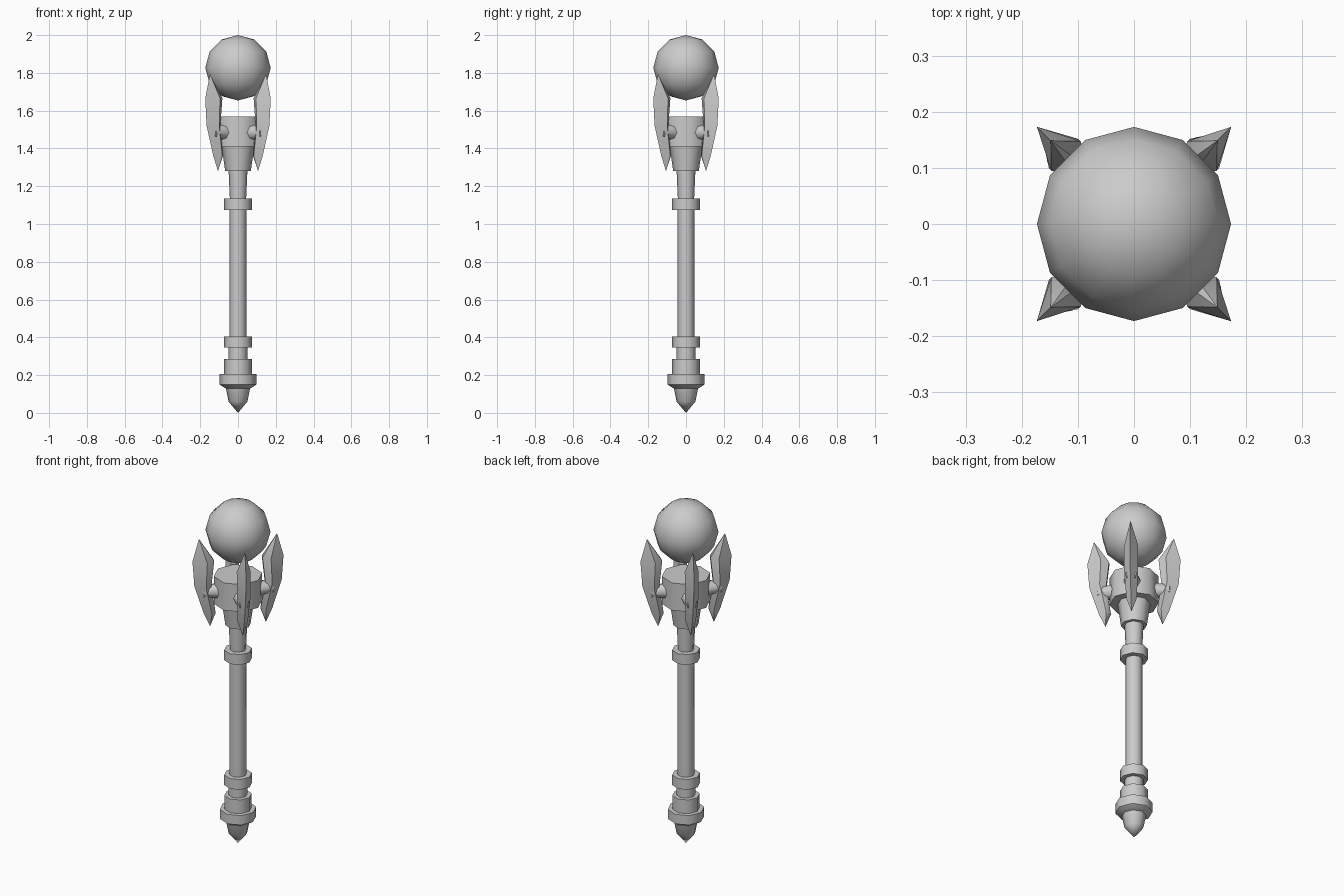
import bpy, bmesh, math
from mathutils import Matrix, Vector

cube = bpy.data.objects.get("Cube")
if cube:
    bpy.data.objects.remove(cube)

grey = bpy.data.materials.new("plain_grey")
grey.use_nodes = True
grey.diffuse_color = (0.6, 0.6, 0.6, 1)
grey.node_tree.nodes["Principled BSDF"].inputs["Base Color"].default_value = (0.6, 0.6, 0.6, 1)


def finish(name, bm):
    """Turn a bmesh into a smooth object with sharp corners kept."""
    bmesh.ops.recalc_face_normals(bm, faces=bm.faces)
    mesh = bpy.data.meshes.new(name)
    bm.to_mesh(mesh)
    bm.free()
    mesh.shade_smooth()
    mesh.set_sharp_from_angle(angle=math.radians(50))
    mesh.materials.append(grey)
    obj = bpy.data.objects.new(name, mesh)
    bpy.context.collection.objects.link(obj)
    return obj


def loft(bm, rings):
    """Skin a list of rings; a ring of one point makes a tip."""
    rows = [[bm.verts.new(p) for p in ring] for ring in rings]
    for a, b in zip(rows, rows[1:]):
        n = max(len(a), len(b))
        for i in range(n):
            j = (i + 1) % n
            if len(a) == 1:
                bm.faces.new((a[0], b[j], b[i]))
            elif len(b) == 1:
                bm.faces.new((a[i], a[j], b[0]))
            else:
                bm.faces.new((a[i], a[j], b[j], b[i]))
    for end in (rows[0], rows[-1]):
        if len(end) > 2:
            bm.faces.new(end)


def turned(name, profile, sides=8):
    """Turned part from (radius, height) points, bottom to top."""
    rings = []
    for r, z in profile:
        if r == 0:
            rings.append([(0, 0, z)])
        else:
            rings.append([(r * math.cos(math.tau * i / sides),
                           r * math.sin(math.tau * i / sides), z) for i in range(sides)])
    bm = bmesh.new()
    loft(bm, rings)
    return finish(name, bm)


# Handle, from the pommel upwards
turned("pommel", [(0, 0), (0.05, 0.06), (0.064, 0.13), (0.07, 0.15)])
turned("pommel_ring", [(0.066, 0.13), (0.098, 0.15), (0.098, 0.205)])
turned("pommel_block", [(0.073, 0.2), (0.073, 0.285)])
turned("lower_neck", [(0.05, 0.28), (0.05, 0.35)])
turned("lower_collar", [(0.074, 0.345), (0.074, 0.405)])
turned("shaft", [(0.045, 0.4), (0.045, 1.08)])
turned("upper_collar", [(0.074, 1.075), (0.074, 1.135)])
turned("upper_neck", [(0.043, 1.13), (0.05, 1.285)])

# Head
turned("head_cup", [(0.068, 1.28), (0.087, 1.415)])
turned("head_drum", [(0.13, 1.41), (0.13, 1.57)])

# Floating orb
bm = bmesh.new()
bmesh.ops.create_uvsphere(bm, u_segments=12, v_segments=6, radius=0.173,
                          matrix=Matrix.Translation((0, 0, 1.827)))
finish("orb", bm)


# Four curved blades on stubs, on the diagonals
def blade_ring(z, outer, inner, half):
    mid = inner + (outer - inner) * 0.36
    return [(outer, 0, z), (mid, half, z), (inner, half * 0.35, z),
            (inner, -half * 0.35, z), (mid, -half, z)]


for k, place in enumerate(("back_left", "back_right", "front_right", "front_left")):
    turn = Matrix.Rotation(math.radians(45 + 90 * k), 4, "Z")

    bm = bmesh.new()
    loft(bm, [[(0.15, 0, 1.28)],
              blade_ring(1.36, 0.185, 0.122, 0.027),
              blade_ring(1.52, 0.235, 0.145, 0.037),
              blade_ring(1.665, 0.245, 0.13, 0.037),
              [(0.21, 0, 1.795)]])
    bm.transform(turn)
    finish(place + "_blade", bm)

    bm = bmesh.new()
    bmesh.ops.create_cone(bm, cap_ends=True, segments=8, radius1=0.048, radius2=0.03, depth=0.1,
                          matrix=Matrix.Translation(Vector((0.14, 0, 1.485)))
                          @ Matrix.Rotation(math.radians(90), 4, "Y"))
    bm.transform(turn)
    finish(place + "_stub", bm)
